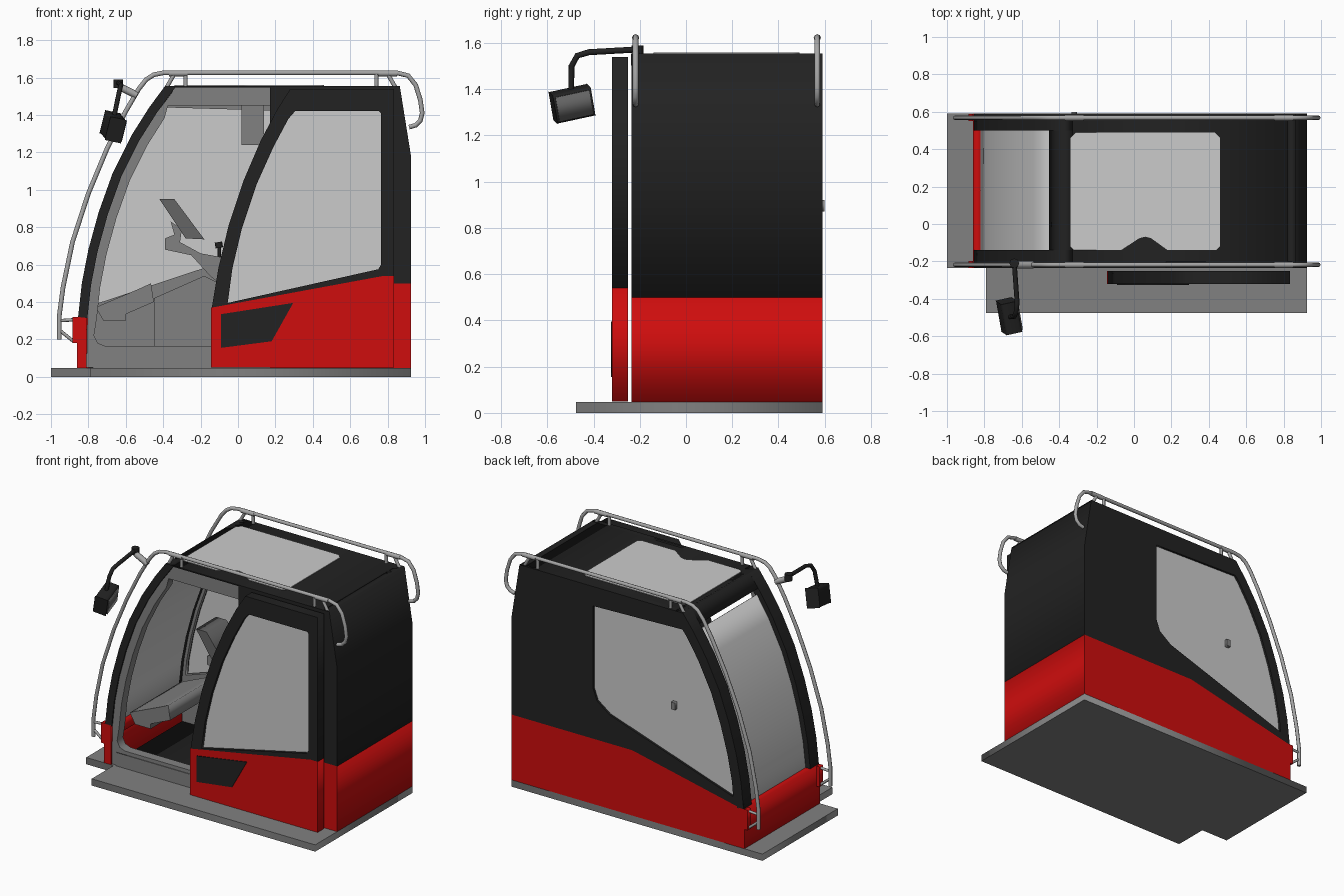
import bpy
from math import radians
from mathutils import Vector, Matrix

cube = bpy.data.objects.get("Cube")
if cube:
    bpy.data.objects.remove(cube, do_unlink=True)


def material(name, r, g, b):
    m = bpy.data.materials.new(name)
    m.use_nodes = True
    m.diffuse_color = (r, g, b, 1)
    m.node_tree.nodes["Principled BSDF"].inputs["Base Color"].default_value = (r, g, b, 1)
    return m


RED = material("red paint", .62, .004, .004)
BLACK = material("black paint", .016, .016, .016)
GLASS = material("pale glass", .6, .6, .6)
GREY = material("grey trim", .22, .22, .22)
STEEL = material("rail steel", .38, .38, .38)
MIRROR = material("mirror face", .13, .13, .13)


def to_mesh(name, curve, mat, matrix=Matrix()):
    """Turn a curve into a mesh object with one material."""
    temp = bpy.data.objects.new("temp", curve)
    bpy.context.collection.objects.link(temp)
    deps = bpy.context.evaluated_depsgraph_get()
    mesh = bpy.data.meshes.new_from_object(temp.evaluated_get(deps))
    bpy.data.objects.remove(temp, do_unlink=True)
    mesh.transform(matrix)
    mesh.materials.clear()
    mesh.materials.append(mat)
    mesh.name = name
    ob = bpy.data.objects.new(name, mesh)
    bpy.context.collection.objects.link(ob)
    return ob


def slab(name, loops, lo, hi, mat, flat=False):
    """Extrude an outline (later loops are holes) along y, or along z if flat."""
    c = bpy.data.curves.new(name, 'CURVE')
    c.dimensions, c.fill_mode, c.extrude = '2D', 'BOTH', (hi - lo) / 2
    for loop in loops:
        s = c.splines.new('POLY')
        s.points.add(len(loop) - 1)
        for p, (u, v) in zip(s.points, loop):
            p.co = (u, v, 0, 1)
        s.use_cyclic_u = True
    mid = (lo + hi) / 2
    m = Matrix.Translation((0, 0, mid)) if flat else \
        Matrix.Translation((0, mid, 0)) @ Matrix.Rotation(radians(90), 4, 'X')
    return to_mesh(name, c, mat, m)


def tube(name, pts, radius, mat):
    c = bpy.data.curves.new(name, 'CURVE')
    c.dimensions, c.bevel_depth, c.bevel_resolution, c.use_fill_caps = '3D', radius, 2, True
    s = c.splines.new('POLY')
    s.points.add(len(pts) - 1)
    for p, co in zip(s.points, pts):
        p.co = (*co, 1)
    ob = to_mesh(name, c, mat)
    for f in ob.data.polygons:
        f.use_smooth = len(f.vertices) == 4
    return ob


def box(name, x0, x1, y0, y1, z0, z1, mat):
    return slab(name, [[(x0, z0), (x1, z0), (x1, z1), (x0, z1)]], y0, y1, mat)


def offset(pts, d):
    """Shift a rising polyline sideways towards the rear."""
    out = []
    for i, p in enumerate(pts):
        t = Vector(pts[min(i + 1, len(pts) - 1)]) - Vector(pts[max(i - 1, 0)])
        n = Vector((t.y, -t.x)).normalized() * d
        out.append((p[0] + n.x, p[1] + n.y))
    return out


def between(pts, lo, hi):
    return [p for p in pts if lo < p[1] < hi]


R, L = -.235, .59          # outer faces of the two cab sides
nose = [(-.855, .32), (-.835, .5), (-.8, .68), (-.745, .88), (-.67, 1.09),
        (-.57, 1.29), (-.475, 1.44), (-.39, 1.555)]
inner = between(offset(nose, .05), 0, 1.54)

# Floor plate with the step at the door side
slab("floor_plate", [[(-1, R), (-.79, R), (-.79, -.475), (.925, -.475), (.925, L), (-1, L)]],
     0, .047, GREY, flat=True)
box("floor_mat", -.8, .88, -.2, .54, .047, .06, BLACK)

# Far side wall, lining and window
window = [(-.775, .385)] + between(offset(nose, .07), .4, 1.42) + [
    (-.385, 1.44), (.3, 1.42), (.3, .85), (.27, .77), (.175, .7)]
belt = [(-.855, .315), (0, .5), (.925, .5)]
rear_top = [(.925, 1.18), (.865, 1.555)]
slab("left_wall_upper", [belt + rear_top + nose[::-1], window], .55, L, BLACK)
slab("left_wall_lower", [[(-.86, .047), (.925, .047)] + belt[::-1]], .55, L, RED)
slab("left_lining", [[(-.8, .05), (.88, .05), (.88, 1.18), (.83, 1.53)] + inner[::-1], window],
     .53, .55, GREY)
slab("left_window", [window], .56, .575, GLASS)
box("window_latch", -.335, -.305, .57, .6, .87, .92, GREY)

# Front pillars, windshield and header
pillar = nose + offset(nose, .05)[:-1][::-1]
pillar.insert(len(nose), (-.33, 1.555))
slab("right_front_pillar", [pillar], R, -.14, BLACK)
slab("left_front_pillar", [pillar], .5, L, BLACK)
shield = offset(nose, .035)[:-1]
slab("windshield", [shield + offset(nose, .05)[:-1][::-1]], -.14, .5, GLASS)
slab("windshield_header", [[(-.39, 1.555), (-.455, 1.465), (-.41, 1.44), (-.33, 1.5), (-.33, 1.555)]],
     -.14, .5, BLACK)
box("front_wall", -.862, -.81, R, L, .047, .32, RED)
box("front_shelf", -.86, -.785, -.14, .5, .25, .32, RED)

# Door opening frame
ring = [(-.81, .05)] + inner + [(-.37, 1.548), (.17, 1.548), (.17, 1.45), (-.375, 1.45)]
ring += between(offset(nose, .1), .3, 1.44)[::-1]
ring += [(-.77, .22), (-.75, .18), (-.71, .165), (.17, .165), (.17, .05)]
slab("door_opening_frame", [ring], -.225, -.16, GREY)
box("sill_step", -.775, .17, -.23, -.2, .047, .14, GREY)

# Rear part of the door side, back wall and roof
slab("right_wall_upper", [[(.17, .5), (.925, .5)] + rear_top + [(.17, 1.555)]], R, -.2, BLACK)
box("right_wall_lower", .17, .925, R, -.2, .047, .5, RED)
slab("back_wall_upper", [[(.925, .5)] + rear_top + [(.82, 1.555), (.88, 1.18), (.88, .5)]],
     R, L, BLACK)
box("back_wall_lower", .88, .925, R, L, .047, .5, RED)
box("roof", -.35, .85, -.2, L, 1.5, 1.55, BLACK)
box("roof_skin", -.39, .865, R, L, 1.547, 1.555, BLACK)
slab("roof_window", [[(-.34, -.12), (-.32, -.14), (-.07, -.14), (.03, -.075), (.06, -.068),
                      (.09, -.075), (.18, -.14), (.44, -.14), (.46, -.12), (.46, .46),
                      (.43, .49), (-.31, .49), (-.34, .46)]], 1.55, 1.559, GLASS, flat=True)

# Sliding door, standing open
door_edge = [(-.14, .37), (-.105, .58), (-.05, .81), (.03, 1.05), (.12, 1.26), (.21, 1.43),
             (.28, 1.54)]
pane = [(-.055, .395), (-.03, .58), (.02, .79), (.1, 1.03), (.19, 1.23), (.27, 1.38),
        (.305, 1.42), (.755, 1.42), (.765, 1.41), (.765, .6), (.75, .575)]
rail = [(.835, .54), (.78, .54), (-.145, .37)]
slab("door_frame", [door_edge + [(.835, 1.54)] + rail[:2], pane], -.32, -.25, BLACK)
slab("door_glass", [pane], -.3, -.27, GLASS)
slab("door_lower", [[(-.145, .05), (.835, .05)] + rail], -.32, -.25, RED)
slab("door_grip_plate", [[(-.09, .155), (.18, .19), (.295, .395), (-.09, .335)]],
     -.325, -.315, BLACK)

# Roof handrails with their feet and lower brackets
path = [(-.955, .2), (-.955, .33), (-.935, .48), (-.885, .72), (-.8, .98), (-.7, 1.22),
        (-.6, 1.42), (-.53, 1.54), (-.49, 1.59), (-.45, 1.615), (-.4, 1.625), (.85, 1.625),
        (.91, 1.61), (.95, 1.56), (.975, 1.48), (.985, 1.41), (.975, 1.37), (.95, 1.345),
        (.915, 1.335)]
for side, y in (("right", -.218), ("left", .568)):
    tube(side + "_handrail", [(x, y, z) for x, z in path], .0125, STEEL)
    for end, x, lean in (("front", -.33, .02), ("rear", .79, -.02)):
        for s in (-1, 1):
            tube(f"{side}_{end}_rail_foot", [(x + s * .03 + lean, y, 1.62),
                                             (x + s * .05, y, 1.55)], .011, STEEL)
        tube(f"{side}_{end}_rail_sleeve", [(x - .04, y, 1.622), (x + .06, y, 1.622)], .016, STEEL)
    box(side + "_rail_mount", -.885, -.86, y - .017, y + .02, .18, .32, RED)
    for z0, z1 in ((.3, .305), (.25, .19)):
        tube(side + "_rail_bracket", [(-.955, y, z0), (-.88, y, z1)], .009, STEEL)

# Mirror on its arm
tube("mirror_clamp", [(-.54, -.218, 1.505), (-.63, -.218, 1.55)], .02, STEEL)
tube("mirror_knuckle", [(-.64, -.21, 1.545), (-.64, -.21, 1.59)], .026, BLACK)
tube("mirror_arm", [(-.64, -.21, 1.572), (-.625, -.42, 1.56), (-.63, -.47, 1.545),
                    (-.64, -.495, 1.5), (-.665, -.497, 1.38)], .013, BLACK)
pose = Matrix.Translation((-.668, -.493, 1.337)) @ Matrix.Rotation(radians(10), 4, 'Z') \
    @ Matrix.Rotation(radians(12), 4, 'X') @ Matrix.Rotation(radians(12), 4, 'Y')
head = box("mirror_housing", -.045, .045, -.085, .085, -.065, .065, BLACK)
face = box("mirror_face", .044, .05, -.075, .075, -.055, .055, MIRROR)
bevel = head.modifiers.new("soft corners", 'BEVEL')
bevel.width, bevel.segments = .015, 2
head.matrix_world = face.matrix_world = pose

# Interior fittings
slab("foot_pedals", [[(-.76, .37), (-.72, .3), (-.6, .3), (-.6, .335), (-.45, .4),
                      (-.465, .5), (-.53, .47), (-.73, .385)]], -.1, .45, GREY)
slab("side_console", [[(-.45, .06), (.2, .06), (.2, .5), (-.1, .5), (-.18, .54), (-.45, .42)]],
     .3, .53, GREY)
slab("display_column", [[(-.36, .83), (-.34, .76), (-.39, .74), (-.39, .68), (-.25, .65),
                         (-.15, .54), (-.1, .5), (-.09, .64), (-.2, .66), (-.31, .72),
                         (-.3, .79)]], .22, .38, GREY)
slab("display_screen", [[(-.42, .95), (-.34, .95), (-.18, .735), (-.28, .74)]], .14, .36, MIRROR)
box("overhead_unit", .02, .14, .38, .53, 1.24, 1.47, GREY)
tube("control_lever", [(-.1, .3, .6), (-.1, .3, .7)], .009, BLACK)
tube("lever_knob", [(-.1, .3, .69), (-.105, .3, .72)], .02, BLACK)
